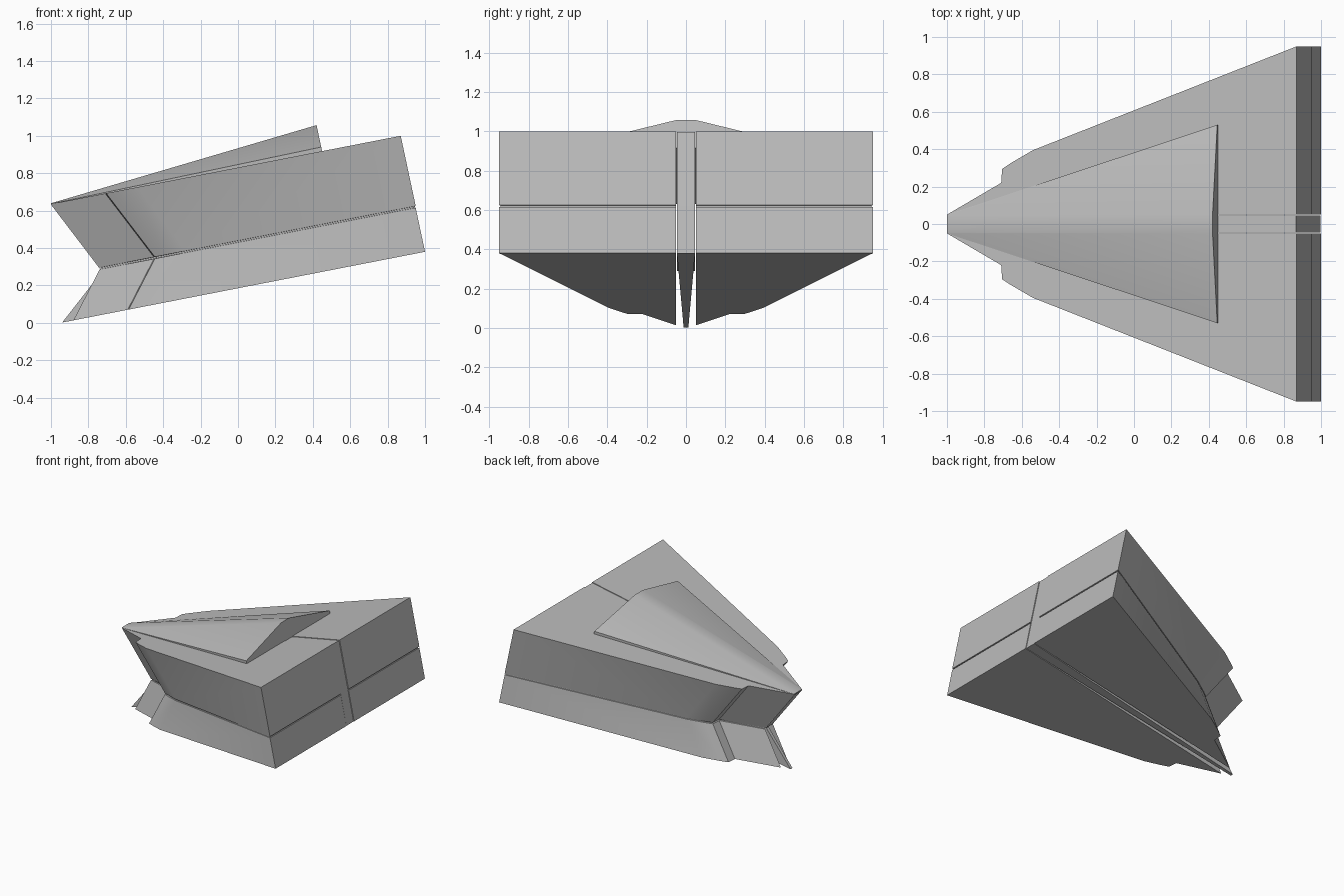
import bpy
import bmesh

cube = bpy.data.objects.get("Cube")
if cube:
    bpy.data.objects.remove(cube, do_unlink=True)

grey = bpy.data.materials.new("hull grey")
grey.use_nodes = True
colour = (0.5, 0.5, 0.5, 1)
grey.diffuse_color = colour
grey.node_tree.nodes["Principled BSDF"].inputs["Base Color"].default_value = colour

SLOPE = 0.195   # every deck plane climbs towards the stern
SEAM = 0.05     # half-width of the central slot


def deck(stern, x, y, drop=0.0):
    """Point on the tilted deck plane passing through stern (x, z)."""
    return (x, y, stern[1] + SLOPE * (x - stern[0]) + drop)


def loft(name, rings, mirror=False, angle=0.45):
    """Skin a stack of matching outlines and cap both ends."""
    bm = bmesh.new()
    loops = [[bm.verts.new(p) for p in ring] for ring in rings]
    for low, high in zip(loops, loops[1:]):
        for i in range(len(low)):
            j = (i + 1) % len(low)
            bm.faces.new((low[i], low[j], high[j], high[i]))
    bm.faces.new(loops[0])
    bm.faces.new(loops[-1])
    if mirror:
        copy = bmesh.ops.duplicate(bm, geom=bm.verts[:] + bm.edges[:] + bm.faces[:])
        for v in copy["geom"]:
            if isinstance(v, bmesh.types.BMVert):
                v.co.y *= -1
    bmesh.ops.recalc_face_normals(bm, faces=bm.faces)
    mesh = bpy.data.meshes.new(name)
    bm.to_mesh(mesh)
    bm.free()
    obj = bpy.data.objects.new(name, mesh)
    bpy.context.collection.objects.link(obj)
    mesh.materials.append(grey)
    bpy.ops.object.select_all(action="DESELECT")
    obj.select_set(True)
    bpy.context.view_layer.objects.active = obj
    bpy.ops.object.shade_smooth_by_angle(angle=angle)
    return obj


TOP, WAIST, BOTTOM = (0.87, 1.0), (0.95, 0.62), (1.0, 0.38)
NOSE = {TOP: -1.0, WAIST: -0.74, BOTTOM: -0.88}


def half_hull(stern, drop=0.0, inset=0.0):
    """Outline of one hull half: nose, stepped cheek, shoulder, stern."""
    nose = NOSE[stern]
    outline = [
        (stern[0] - inset, SEAM), (nose + inset, SEAM),
        (nose + 0.29 + inset, 0.22 - inset), (nose + 0.295 + inset, 0.295 - inset),
        (nose + 0.34 + inset, 0.325 - inset), (nose + 0.46, 0.395 - inset),
        (stern[0] - inset, 0.95 - inset),
    ]
    return [deck(stern, x, y, drop) for x, y in outline]


# Hull halves, pinched at the waist with a thin seam groove
loft("hull_halves", [
    half_hull(BOTTOM),
    half_hull(WAIST, -0.005),
    half_hull(WAIST, -0.004, 0.008),
    half_hull(WAIST, 0.004, 0.008),
    half_hull(WAIST, 0.005),
    half_hull(TOP),
], mirror=True)


def spine(stern, nose, front, back=0.046, drop=0.0):
    x = stern[0] - 0.003
    outline = [(x, -back), (nose, -front), (nose, front), (x, back)]
    return [deck(stern, px, py, drop) for px, py in outline]


# Central spine, with a keel that narrows to a blade at the prow
loft("keel_blade", [
    spine(BOTTOM, -0.94, 0.012),
    spine(WAIST, -0.71, 0.014),
])
loft("central_spine", [
    spine(WAIST, -0.74, 0.046),
    spine(TOP, -1.0, 0.046, drop=-0.003),
])

# Raised wedge on the upper deck: flat ridge, sloping flanks, thin lip
nose_section = [
    deck(TOP, -1.0, y, d)
    for y, d in ((-0.05, -0.004), (-0.05, 0.001), (-0.045, 0.004),
                 (0.045, 0.004), (0.05, 0.001), (0.05, -0.004))
]
rear_section = [
    (0.45, -0.53, 0.915), (0.445, -0.53, 0.94), (0.42, -0.05, 1.057),
    (0.42, 0.05, 1.057), (0.445, 0.53, 0.94), (0.45, 0.53, 0.915),
]
loft("deck_wedge", [nose_section, rear_section])
